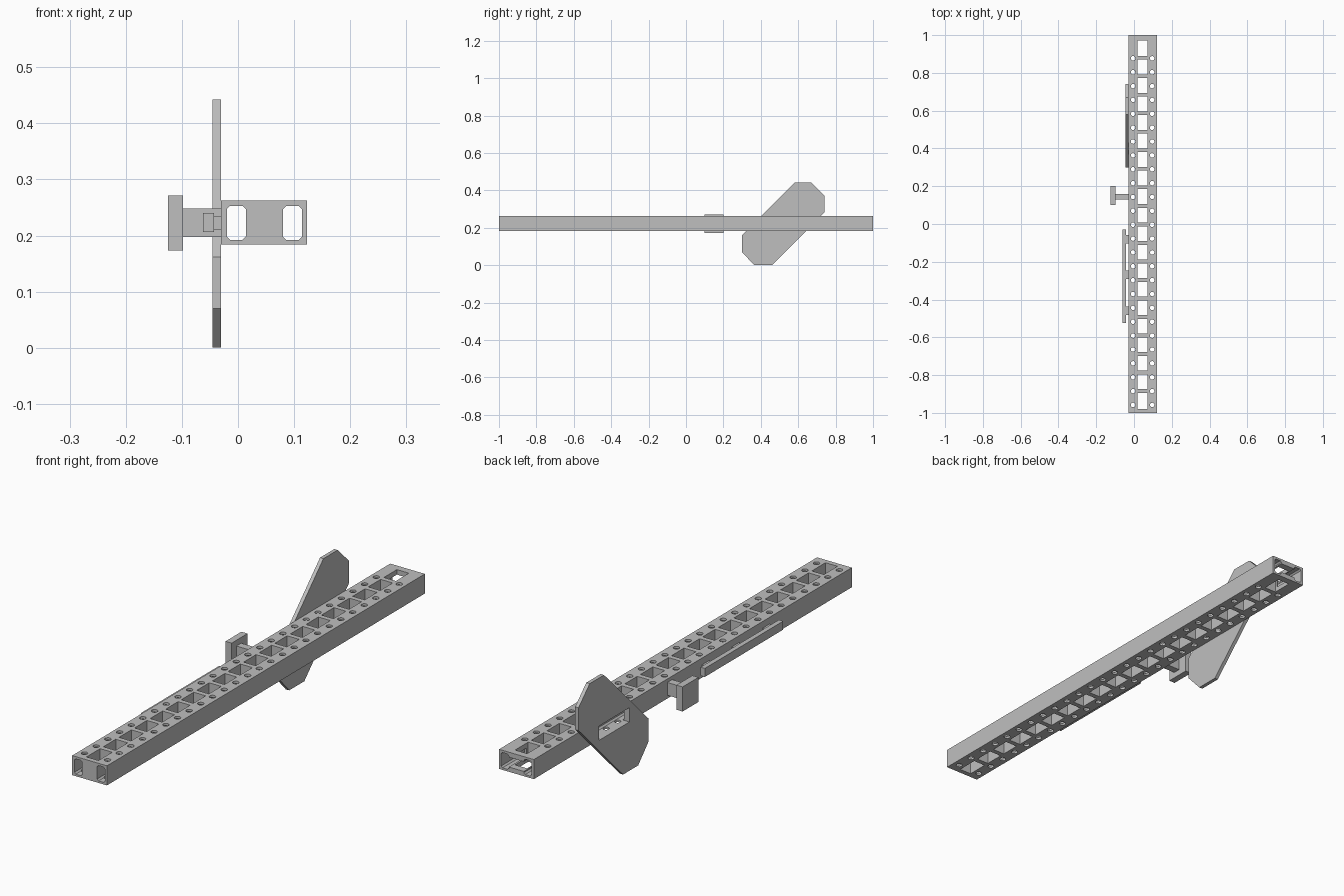
import bpy, bmesh, math
from mathutils import Matrix, Vector

old = bpy.data.objects.get("Cube")
if old:
    bpy.data.objects.remove(old, do_unlink=True)

grey = bpy.data.materials.new("plain_grey")
grey.use_nodes = True
colour = (0.52, 0.52, 0.52, 1)
grey.diffuse_color = colour
grey.node_tree.nodes["Principled BSDF"].inputs["Base Color"].default_value = colour


def add_box(bm, x, y, z):
    """Box from three (low, high) ranges."""
    size = [r[1] - r[0] for r in (x, y, z)]
    mid = [(r[0] + r[1]) / 2 for r in (x, y, z)]
    m = Matrix.Translation(mid) @ Matrix.Diagonal((*size, 1))
    return bmesh.ops.create_cube(bm, size=1, matrix=m)["verts"]


def add_prism(bm, points, offset):
    """Extrude a closed outline of 3D points along an offset."""
    face = bm.faces.new([bm.verts.new(p) for p in points])
    out = bmesh.ops.extrude_face_region(bm, geom=[face], use_keep_orig=True)
    verts = [g for g in out["geom"] if isinstance(g, bmesh.types.BMVert)]
    bmesh.ops.translate(bm, verts=verts, vec=Vector(offset))


def finish(bm, name):
    bmesh.ops.recalc_face_normals(bm, faces=bm.faces)
    mesh = bpy.data.meshes.new(name)
    bm.to_mesh(mesh)
    bm.free()
    mesh.materials.append(grey)
    obj = bpy.data.objects.new(name, mesh)
    bpy.context.collection.objects.link(obj)
    return obj


def cut(target, bm):
    """Subtract the cutter from the target and remove the cutter."""
    cutter = finish(bm, "cutter")
    cutter.hide_render = True
    mod = target.modifiers.new("cut", 'BOOLEAN')
    mod.operation, mod.solver, mod.object = 'DIFFERENCE', 'EXACT', cutter
    graph = bpy.context.evaluated_depsgraph_get()
    mesh = bpy.data.meshes.new_from_object(target.evaluated_get(graph))
    target.modifiers.clear()
    target.data = mesh
    bpy.data.objects.remove(cutter, do_unlink=True)


LOW, HIGH = 0.184, 0.262
THROUGH = (0.1, 0.35)

# Long beam
bm = bmesh.new()
add_box(bm, (-0.03, 0.123), (-1, 1), (LOW, HIGH))
beam = finish(bm, "beam")

# Twin channels with clipped corners, running the full length
bm = bmesh.new()
c = 0.006
for x0, x1 in ((-0.02, 0.014), (0.08, 0.114)):
    z0, z1 = 0.192, 0.253
    outline = [(x0 + c, z0), (x1 - c, z0), (x1, z0 + c), (x1, z1 - c),
               (x1 - c, z1), (x0 + c, z1), (x0, z1 - c), (x0, z0 + c)]
    add_prism(bm, [(x, -1.1, z) for x, z in outline], (0, 2.2, 0))
# Row of central windows between the cross bars
pitch, bar = 0.098, 0.02
for i in range(18):
    y = 0.88 - i * pitch
    add_box(bm, (0.019, 0.072), (y - pitch + bar / 2, y - bar / 2), THROUGH)
for ends in ((0.89, 0.972), (-0.98, -0.894)):
    add_box(bm, (0.019, 0.072), ends, THROUGH)
cut(beam, bm)

# Two rows of round holes through the channel walls
bm = bmesh.new()
for i in range(26):
    for x in (-0.005, 0.096):
        m = Matrix.Translation((x, -0.958 + i * 0.0734, 0.223))
        bmesh.ops.create_cone(bm, cap_ends=True, segments=16, radius1=0.012,
                              radius2=0.012, depth=0.2, matrix=m)
cut(beam, bm)

# Pocket joining the channels at the back end
bm = bmesh.new()
add_box(bm, (-0.01, 0.105), (0.9, 1.1), (0.203, 0.242))
cut(beam, bm)

# Slanted fin plate on the side of the beam
bm = bmesh.new()
outline = [(0.58, 0.442), (0.67, 0.442), (0.74, 0.373), (0.74, 0.282),
           (0.46, 0), (0.365, 0), (0.3, 0.07), (0.3, 0.162)]
add_prism(bm, [(-0.045, y, z) for y, z in outline], (0.015, 0, 0))
fin = finish(bm, "fin_plate")

# Slot through the fin and the beam wall behind it
for part in (fin, beam):
    bm = bmesh.new()
    add_box(bm, (-0.1, -0.01), (0.42, 0.61), (0.194, 0.251))
    cut(part, bm)

# T-shaped side handle
bm = bmesh.new()
add_box(bm, (-0.1, -0.03), (0.13, 0.16), (0.197, 0.248))
finish(bm, "handle_stem")
bm = bmesh.new()
add_box(bm, (-0.125, -0.098), (0.1, 0.2), (0.173, 0.271))
finish(bm, "handle_plate")

# Side rail on three small feet
bm = bmesh.new()
add_box(bm, (-0.062, -0.043), (-0.523, -0.03), (0.206, 0.24))
finish(bm, "side_rail")
bm = bmesh.new()
for y in (-0.08, -0.268, -0.46):
    add_box(bm, (-0.045, -0.03), (y - 0.022, y + 0.022), (0.21, 0.235))
finish(bm, "rail_feet")
